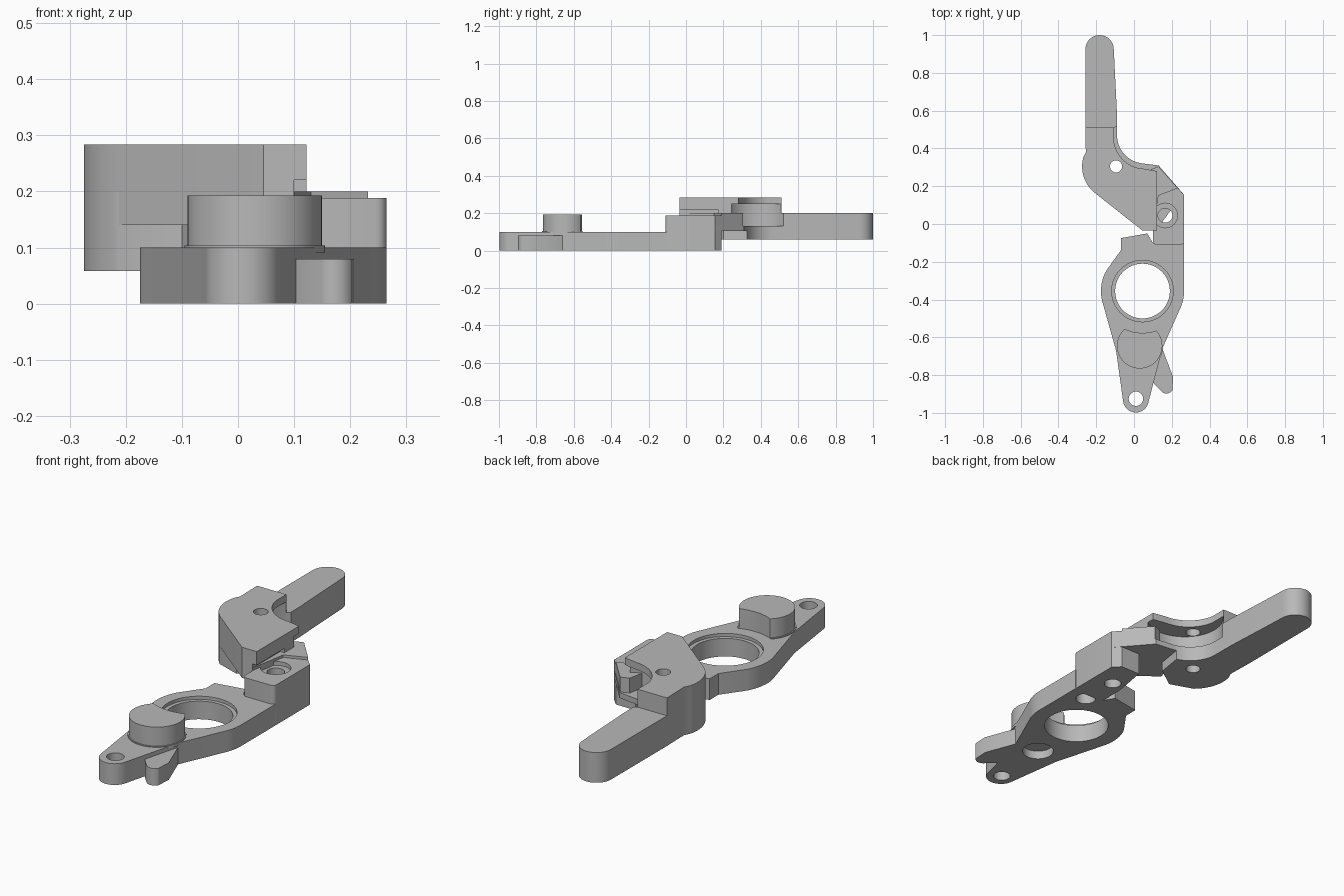
import bpy, bmesh, math

old = bpy.data.objects.get("Cube")
if old:
    bpy.data.objects.remove(old, do_unlink=True)

grey = bpy.data.materials.new("plain grey")
grey.use_nodes = True
grey.diffuse_color = (0.48, 0.48, 0.48, 1)
grey.node_tree.nodes["Principled BSDF"].inputs["Base Color"].default_value = grey.diffuse_color


def arc(cx, cy, r, start, end, n=14):
    """Points on an arc, angles in degrees."""
    angles = [math.radians(start + (end - start) * i / n) for i in range(n + 1)]
    return [(cx + r * math.cos(a), cy + r * math.sin(a)) for a in angles]


def prism(name, outline, z0, z1):
    """Extrude a flat outline between two heights."""
    bm = bmesh.new()
    face = bm.faces.new([bm.verts.new((x, y, z0)) for x, y in outline])
    top = bmesh.ops.extrude_face_region(bm, geom=[face])["geom"]
    bmesh.ops.translate(bm, vec=(0, 0, z1 - z0),
                        verts=[v for v in top if isinstance(v, bmesh.types.BMVert)])
    bmesh.ops.recalc_face_normals(bm, faces=bm.faces)
    mesh = bpy.data.meshes.new(name)
    bm.to_mesh(mesh)
    bm.free()
    mesh.materials.append(grey)
    obj = bpy.data.objects.new(name, mesh)
    bpy.context.collection.objects.link(obj)
    return obj


def disc(name, x, y, r, z0, z1):
    return prism(name, arc(x, y, r, 0, 352.5, 47), z0, z1)


def activate(obj):
    bpy.ops.object.select_all(action='DESELECT')
    obj.select_set(True)
    bpy.context.view_layer.objects.active = obj


def cut(obj, *cutters):
    for cutter in cutters:
        activate(obj)
        mod = obj.modifiers.new("cut", 'BOOLEAN')
        mod.operation = 'DIFFERENCE'
        mod.solver = 'EXACT'
        mod.object = cutter
        bpy.ops.object.modifier_apply(modifier=mod.name)
        bpy.data.objects.remove(cutter, do_unlink=True)


def hole(obj, x, y, r, z0=-0.1, z1=0.5):
    cut(obj, disc("cutter", x, y, r, z0, z1))


# Base plate with ring opening, rim recess and mounting holes
ring = (0.045, -0.355)
block_hole = (0.165, 0.045)
base = prism("base_plate",
             arc(0.01, -0.93, 0.068, 188, 350) + [(0.15, -0.66)]
             + arc(0.045, -0.355, 0.22, -22, 0, 5)
             + [(0.265, -0.1), (0.10, -0.1), (0.07, -0.05), (-0.07, -0.075), (-0.07, -0.14)]
             + arc(0.045, -0.355, 0.22, 150, 193, 8) + [(-0.095, -0.67)], 0, 0.1)
hole(base, *ring, 0.145)
hole(base, *ring, 0.163, 0.085)
hole(base, 0.01, -0.925, 0.038)
hole(base, 0.03, -0.645, 0.07, -0.1, 0.04)
hole(base, 0.17, -0.14, 0.045, -0.1, 0.05)

# Round pad, scooped around the ring
for name, r, z0, z1 in (("pad_flange", 0.125, 0.09, 0.104), ("round_pad", 0.12, 0.1, 0.193)):
    pad = disc(name, 0.03, -0.645, r, z0, z1)
    hole(pad, *ring, 0.222)

# Side lug
prism("side_lug", [(0.08, -0.8), (0.11, -0.85)] + arc(0.172, -0.862, 0.036, 230, 330, 8)
      + [(0.207, -0.81), (0.15, -0.66), (0.1, -0.66)], 0, 0.08)

# Pivot block with counterbored hole
block = prism("pivot_block", arc(0.12, -0.09, 0.02, 180, 270, 5) + arc(0.245, -0.09, 0.02, 270, 360, 5)
              + [(0.265, 0.155), (0.232, 0.19), (0.13, 0.19), (0.1, 0.02)], 0, 0.188)
hole(block, *block_hole, 0.038)
hole(block, *block_hole, 0.065, 0.17)

# Lever arm and lower fork plate
scoop = arc(0.06, 0.47, 0.15, 265, 185, 14)
arm = prism("lever_arm", arc(-0.182, 0.925, 0.075, 0, 180, 18)
            + [(-0.258, 0.51), (-0.255, 0.38)] + arc(-0.095, 0.305, 0.18, 165, 229, 10)
            + [(-0.1, 0.13), (0.0, 0.2), (0.02, 0.326)] + scoop[3:] + [(-0.09, 0.58)], 0.058, 0.2)

# Link from the fork to the block
link = prism("fork_link", [(0.05, 0.0), (0.12, -0.03), (0.2, 0.08), (0.265, 0.155), (0.13, 0.31)]
             + scoop[:6] + [(-0.04, 0.2), (-0.08, 0.1)], 0.104, 0.14)
prism("link_web", [(0.06, -0.02), (0.1, -0.03), (0.13, 0.15), (0.232, 0.19),
                   (0.13, 0.305), (0.09, 0.29), (0.06, 0.15)], 0.13, 0.2)

# Upper fork plate with the diagonal flank
hub = prism("upper_fork", [(-0.258, 0.51), (-0.255, 0.38)]
            + arc(-0.095, 0.305, 0.18, 165, 229, 10)
            + [(0.045, -0.035), (0.122, -0.035), (0.122, 0.28)]
            + arc(0.06, 0.46, 0.168, 268, 190, 14) + [(-0.105, 0.51)], 0.14, 0.284)

# Pocket between the fork plates, and the slot below the flank
for part in (arm, hub, link):
    hole(part, 0.02, 0.385, 0.175, 0.13, 0.25)
    hole(part, -0.095, 0.305, 0.032)
cut(hub, prism("cutter", [(0.1, -0.1), (0.2, -0.1), (0.2, 0.17), (0.1, 0.17)], 0.1, 0.22))
cut(hub, prism("cutter", [(0.08, 0.17), (0.2, 0.17), (0.2, 0.4), (0.08, 0.4)], 0.1, 0.2))

for obj in bpy.context.scene.objects:
    if obj.type == 'MESH':
        activate(obj)
        bpy.ops.object.shade_smooth_by_angle(angle=math.radians(30))
